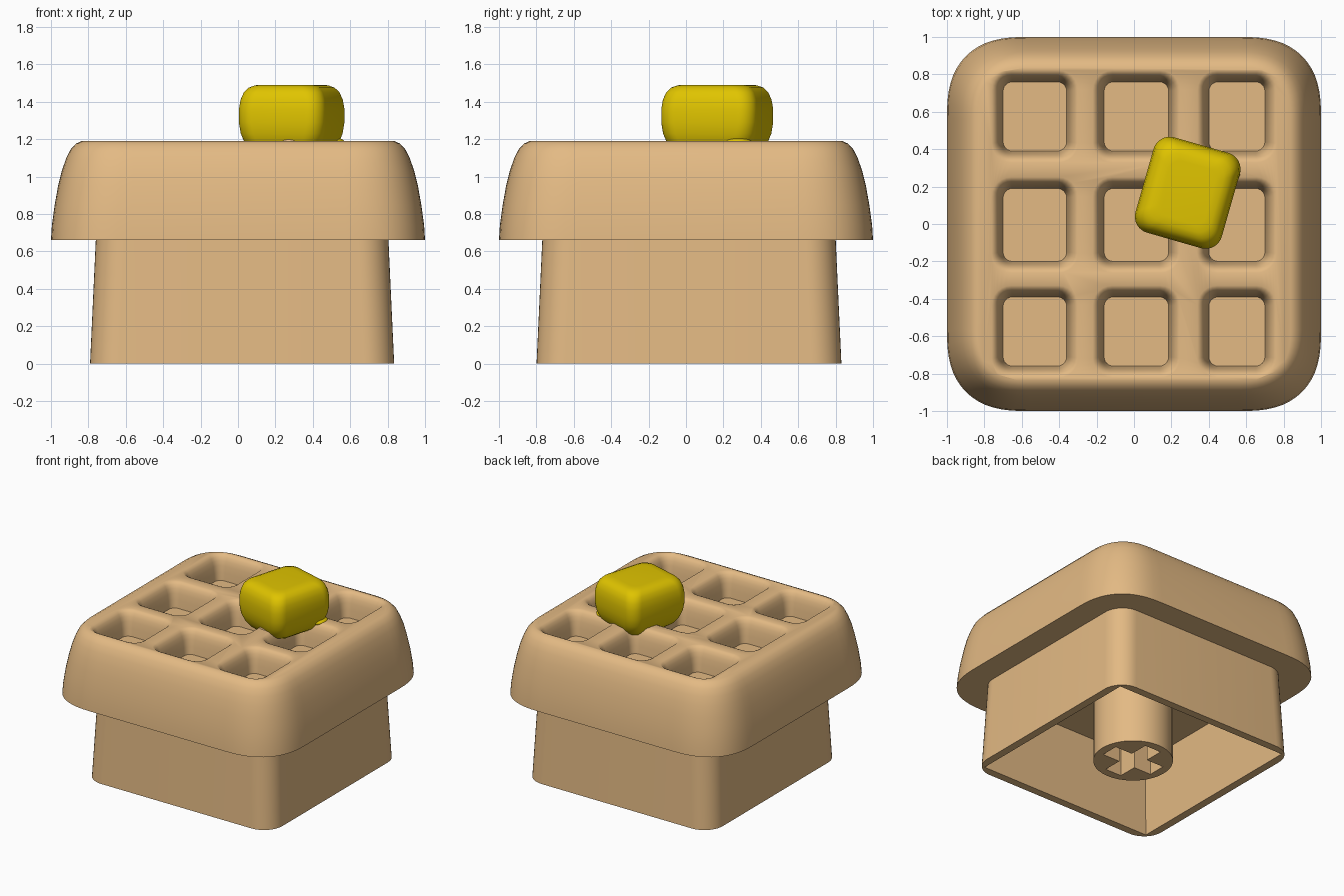
import bpy, bmesh, math

if "Cube" in bpy.data.objects:
    bpy.data.objects.remove(bpy.data.objects["Cube"])


def material(name, rgb):
    m = bpy.data.materials.new(name)
    m.diffuse_color = (*rgb, 1)
    m.use_nodes = True
    m.node_tree.nodes["Principled BSDF"].inputs["Base Color"].default_value = m.diffuse_color
    return m


TAN = material("baked_tan", (0.77, 0.49, 0.23))
YELLOW = material("butter_yellow", (0.74, 0.55, 0.0))


def ring(bm, cx, cy, hw, hh, r, z, seg, power):
    """One rounded rectangle of vertices; seg=0 gives sharp corners."""
    def soft(v):
        return math.copysign(abs(v) ** (2 / power), v) if abs(v) > 1e-9 else 0
    pts = []
    for k, (sx, sy) in enumerate([(1, 1), (-1, 1), (-1, -1), (1, -1)]):
        for i in range(seg + 1):
            a = math.pi / 2 * (k + (i / seg if seg else 0.5))
            pts.append(bm.verts.new((cx + sx * (hw - r) + r * soft(math.cos(a)),
                                     cy + sy * (hh - r) + r * soft(math.sin(a)), z)))
    return pts


def loft(bm, cx, cy, hw, hh, profile, seg, power=2):
    """Closed solid from rounded rectangles; profile rows are (inset, z, corner radius)."""
    rings = [ring(bm, cx, cy, hw - d, hh - d, r, z, seg, power) for d, z, r in profile]
    n = len(rings[0])
    for lo, hi in zip(rings, rings[1:]):
        for i in range(n):
            j = (i + 1) % n
            bm.faces.new((lo[i], lo[j], hi[j], hi[i]))
    bm.faces.new(rings[0][::-1])
    bm.faces.new(rings[-1])


def finish(name, bm, mat):
    me = bpy.data.meshes.new(name)
    bm.to_mesh(me)
    bm.free()
    me.materials.append(mat)
    ob = bpy.data.objects.new(name, me)
    bpy.context.collection.objects.link(ob)
    return ob


def activate(ob):
    bpy.ops.object.select_all(action='DESELECT')
    ob.select_set(True)
    bpy.context.view_layer.objects.active = ob


def cut(ob, cutter):
    cutter.hide_render = True
    mod = ob.modifiers.new("cut", 'BOOLEAN')
    mod.operation = 'DIFFERENCE'
    mod.solver = 'EXACT'
    mod.object = cutter
    activate(ob)
    bpy.ops.object.modifier_apply(modifier=mod.name)
    bpy.data.objects.remove(cutter)


def smooth(ob, angle=35):
    activate(ob)
    bpy.ops.object.shade_smooth_by_angle(angle=math.radians(angle))


# Waffle slab with domed sides
bm = bmesh.new()
loft(bm, 0, 0, 1, 1, [
    (0, 0.66, 0.42), (0.005, 0.74, 0.42), (0.02, 0.85, 0.41), (0.038, 0.95, 0.40),
    (0.058, 1.03, 0.38), (0.080, 1.095, 0.36), (0.105, 1.145, 0.33),
    (0.133, 1.176, 0.30), (0.163, 1.19, 0.26)], 14, 2.5)
waffle = finish("waffle_top", bm, TAN)

# Nine pockets, flared so their rims come out rounded
bm = bmesh.new()
for x0, x1 in [(-0.70, -0.36), (-0.16, 0.185), (0.40, 0.70)]:
    for y0, y1 in [(-0.76, -0.39), (-0.20, 0.19), (0.39, 0.76)]:
        loft(bm, (x0 + x1) / 2, (y0 + y1) / 2, (x1 - x0) / 2, (y1 - y0) / 2, [
            (0, 1.0, 0.05), (-0.006, 1.06, 0.055), (-0.013, 1.11, 0.06),
            (-0.022, 1.145, 0.07), (-0.034, 1.17, 0.08), (-0.047, 1.184, 0.09),
            (-0.062, 1.1905, 0.105), (-0.062, 1.3, 0.105)], 6)
cut(waffle, finish("pocket_cutter", bm, TAN))
smooth(waffle, 45)

# Hollow tapered skirt under the slab
CX, CY = 0.022, 0.016
bm = bmesh.new()
loft(bm, CX, CY, 0.813, 0.815, [(0, 0, 0.16), (0.032, 0.69, 0.16)], 10)
skirt = finish("skirt", bm, TAN)
bm = bmesh.new()
loft(bm, CX, CY, 0.753, 0.755, [(0, -0.02, 0), (0.035, 0.58, 0)], 0)
cut(skirt, finish("cavity_cutter", bm, TAN))
smooth(skirt)

# Mounting stem with cross-shaped socket
bm = bmesh.new()
loft(bm, CX, CY, 0.285, 0.285, [(0, 0, 0.285), (0, 0.6, 0.285)], 10)
bmesh.ops.remove_doubles(bm, verts=bm.verts, dist=1e-5)
stem = finish("stem", bm, TAN)
for hw, hh in [(0.22, 0.07), (0.07, 0.22)]:
    bm = bmesh.new()
    loft(bm, CX, CY, hw, hh, [(0, -0.05, 0), (0, 0.4, 0)], 0)
    cut(stem, finish("socket_cutter", bm, TAN))
smooth(stem)

# Butter pat
bm = bmesh.new()
loft(bm, 0, 0, 0.24, 0.265, [
    (0.13, 1.105, 0.07), (0.085, 1.115, 0.08), (0.05, 1.14, 0.09), (0.025, 1.18, 0.09),
    (0.008, 1.23, 0.09), (0, 1.29, 0.09), (0, 1.36, 0.09), (0.007, 1.41, 0.09),
    (0.022, 1.45, 0.085), (0.045, 1.476, 0.08), (0.075, 1.488, 0.07), (0.11, 1.491, 0.06)], 8)
butter = finish("butter_pat", bm, YELLOW)
butter.location = (0.287, 0.167, 0)
butter.rotation_euler.z = math.radians(-16)
smooth(butter, 50)


# Melted smear and raised ridge where the butter touches the waffle
def blob(name, loc, scale, mat):
    bm = bmesh.new()
    bmesh.ops.create_uvsphere(bm, u_segments=24, v_segments=12, radius=1)
    bmesh.ops.scale(bm, vec=scale, verts=bm.verts)
    ob = finish(name, bm, mat)
    ob.location = loc
    smooth(ob, 60)


blob("melted_butter", (0.505, 0.28, 1.185), (0.065, 0.07, 0.025), YELLOW)
blob("ridge_bump", (0.29, -0.05, 1.182), (0.065, 0.045, 0.028), TAN)
